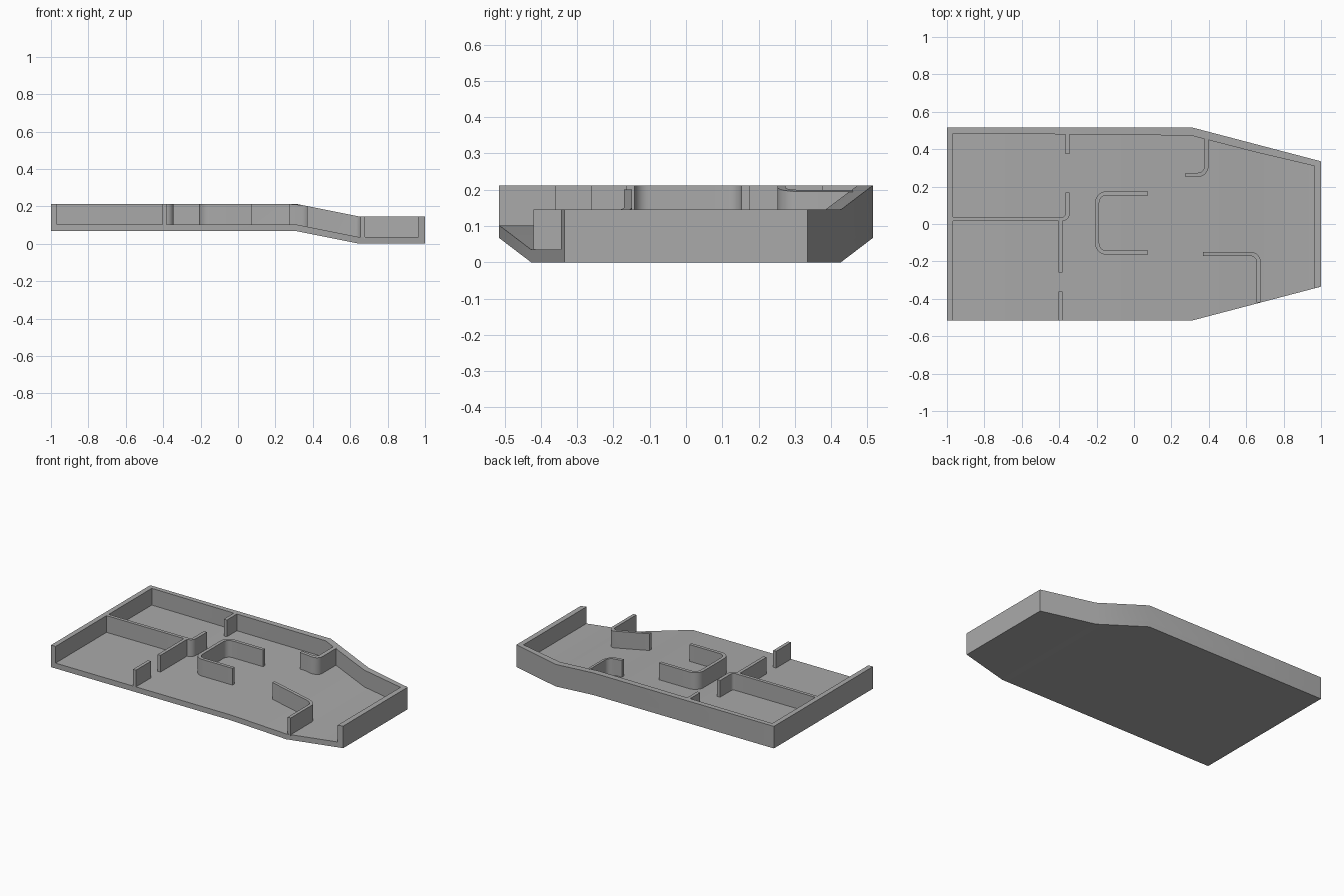
import bpy, bmesh, math
from mathutils import Vector

if "Cube" in bpy.data.objects:
    bpy.data.objects.remove(bpy.data.objects["Cube"])

grey = bpy.data.materials.new("plain grey")
grey.diffuse_color = (0.40, 0.40, 0.40, 1)
grey.use_nodes = True
grey.node_tree.nodes["Principled BSDF"].inputs["Base Color"].default_value = grey.diffuse_color

X0, X1 = 0.315, 0.65      # ends of the sloped stretch
FLOOR, WALL = 0.035, 0.145


def level(x):
    """Height of the underside along x: raised, then sloping, then low."""
    return 0.067 * min(1, max(0, (X1 - x) / (X1 - X0)))


def strip(name, a, b, z0, z1):
    """Solid band between two plan lines, following the stepped level."""
    bm = bmesh.new()
    rings = []
    for p, q in zip(a, b):
        rings.append([bm.verts.new((v[0], v[1], level(v[0]) + z))
                      for v, z in ((p, z0), (q, z0), (q, z1), (p, z1))])
    for r, s in zip(rings, rings[1:]):
        for i in range(4):
            j = (i + 1) % 4
            bm.faces.new((r[i], r[j], s[j], s[i]))
    bm.faces.new(rings[0])
    bm.faces.new(rings[-1])
    bmesh.ops.recalc_face_normals(bm, faces=bm.faces)
    me = bpy.data.meshes.new(name)
    bm.to_mesh(me)
    bm.free()
    me.materials.append(grey)
    ob = bpy.data.objects.new(name, me)
    bpy.context.collection.objects.link(ob)
    bpy.context.view_layer.objects.active = ob
    ob.select_set(True)
    bpy.ops.object.shade_smooth_by_angle(angle=math.radians(30))
    ob.select_set(False)


def partition(name, pts, radius=0.04, t=0.022):
    """Thin inner wall along a centre line with rounded corners."""
    pts = [Vector(p) for p in pts]
    path = [pts[0]]
    for p, c, n in zip(pts, pts[1:], pts[2:]):
        u, w = (p - c).normalized(), (n - c).normalized()
        if abs(u.dot(w)) > 0.9:            # straight joint
            path.append(c)
            continue
        centre = c + (u + w) * radius
        for k in range(9):
            ang = k / 8 * math.pi / 2
            path.append(centre - w * radius * math.cos(ang) - u * radius * math.sin(ang))
    path.append(pts[-1])
    left, right = [], []
    for i, p in enumerate(path):
        d = Vector((0, 0))
        if i:
            d += (p - path[i - 1]).normalized()
        if i < len(path) - 1:
            d += (path[i + 1] - p).normalized()
        n = Vector((-d.y, d.x)).normalized() * t / 2
        left.append(p + n)
        right.append(p - n)
    strip(name, left, right, FLOOR - 0.01, WALL)


# floor slab
edge = [(-1, 0.515), (X0, 0.515), (X1, 0.427), (1, 0.335)]
strip("floor", [(x, -y) for x, y in edge], edge, 0, FLOOR)

# outer wall on the left, back and right; the front stays open
outer = [(-1, -0.515), (-1, 0.515), (X0, 0.515), (X1, 0.427), (1, 0.335), (1, -0.335)]
inner = [(-0.967, -0.515), (-0.967, 0.485), (0.305, 0.473), (X1, 0.384),
         (0.965, 0.31), (0.965, -0.344)]
strip("outer_wall", outer, inner, FLOOR, WALL)

# inner walls
partition("left_room_divider", [(-0.98, 0.026), (-0.355, 0.026), (-0.355, 0.168)], 0.03)
partition("back_stub", [(-0.355, 0.375), (-0.355, 0.49)])
partition("left_room_wall", [(-0.393, 0.026), (-0.393, -0.26)])
partition("front_stub", [(-0.393, -0.36), (-0.393, -0.515)])
partition("centre_alcove", [(0.075, 0.164), (-0.197, 0.164), (-0.197, -0.153),
                            (0.075, -0.153)], 0.05)
partition("back_hook", [(0.387, 0.46), (0.387, 0.263), (0.275, 0.263)], 0.045)
partition("front_hook", [(0.37, -0.16), (0.667, -0.16), (0.667, -0.421)], 0.045)
